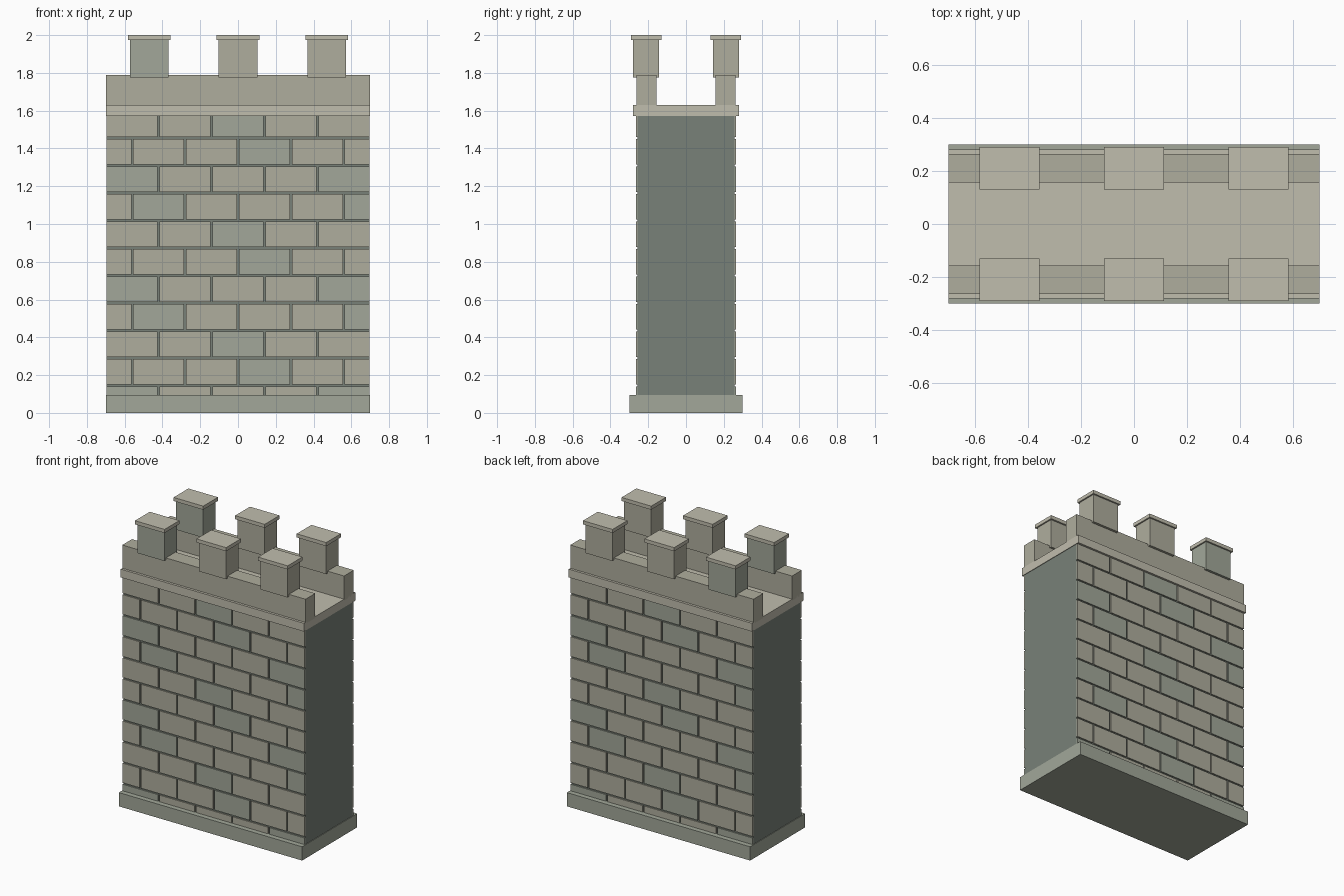
import bpy

if "Cube" in bpy.data.objects:
    bpy.data.objects.remove(bpy.data.objects["Cube"])


def material(name, rgb):
    m = bpy.data.materials.new(name)
    m.diffuse_color = (*rgb, 1)
    m.use_nodes = True
    m.node_tree.nodes["Principled BSDF"].inputs["Base Color"].default_value = m.diffuse_color
    return m


STONE = material("warm_stone", (0.43, 0.42, 0.34))
GREEN = material("green_stone", (0.36, 0.39, 0.32))
LIGHT = material("light_stone", (0.53, 0.51, 0.42))
MORTAR = material("mortar", (0.19, 0.22, 0.19))


def box(name, x, y, z, mat):
    """Box spanning the (min, max) ranges x, y and z."""
    verts = [(a, b, c) for a in x for b in y for c in z]
    faces = [(0, 1, 3, 2), (4, 6, 7, 5), (0, 4, 5, 1),
             (2, 3, 7, 6), (0, 2, 6, 4), (1, 5, 7, 3)]
    mesh = bpy.data.meshes.new(name)
    mesh.from_pydata(verts, [], faces)
    mesh.materials.append(mat)
    ob = bpy.data.objects.new(name, mesh)
    bpy.context.collection.objects.link(ob)
    return ob


def span(a, b):
    return (min(a, b), max(a, b))


# Wall core, plinth and walkway slab
box("wall_core", (-0.696, 0.696), (-0.257, 0.257), (0.002, 1.6), MORTAR)
box("plinth", (-0.7, 0.7), (-0.3, 0.3), (0, 0.095), GREEN)
box("walkway_slab", (-0.7, 0.7), (-0.28, 0.28), (1.573, 1.63), LIGHT)

# Running-bond blocks on both faces
ROWS, LENGTH, GAP = 11, 0.28, 0.005
HEIGHT = 1.6 / ROWS
for side in (-1, 1):
    for row in range(ROWS):
        shift = LENGTH / 2 * (row % 2)
        for i in range(5 + row % 2):
            x0 = max(-0.7, -0.7 + i * LENGTH - shift) + GAP
            x1 = min(0.7, -0.7 + (i + 1) * LENGTH - shift) - GAP
            box("block", span(-side * x0, -side * x1),
                span(side * 0.25, side * 0.265),
                (row * HEIGHT + GAP, (row + 1) * HEIGHT - GAP),
                GREEN if (i + row) % 4 == 0 else STONE)

# Parapets with capped merlons
for s in (-1, 1):
    box("parapet", (-0.7, 0.7), span(s * 0.157, s * 0.263), (1.62, 1.79), STONE)
    for x in (-0.47, 0, 0.47):
        box("merlon", (x - 0.103, x + 0.103), span(s * 0.142, s * 0.28),
            (1.775, 1.98), GREEN if x < 0 else STONE)
        box("merlon_cap", (x - 0.113, x + 0.113), span(s * 0.13, s * 0.291),
            (1.975, 2.0), LIGHT)
